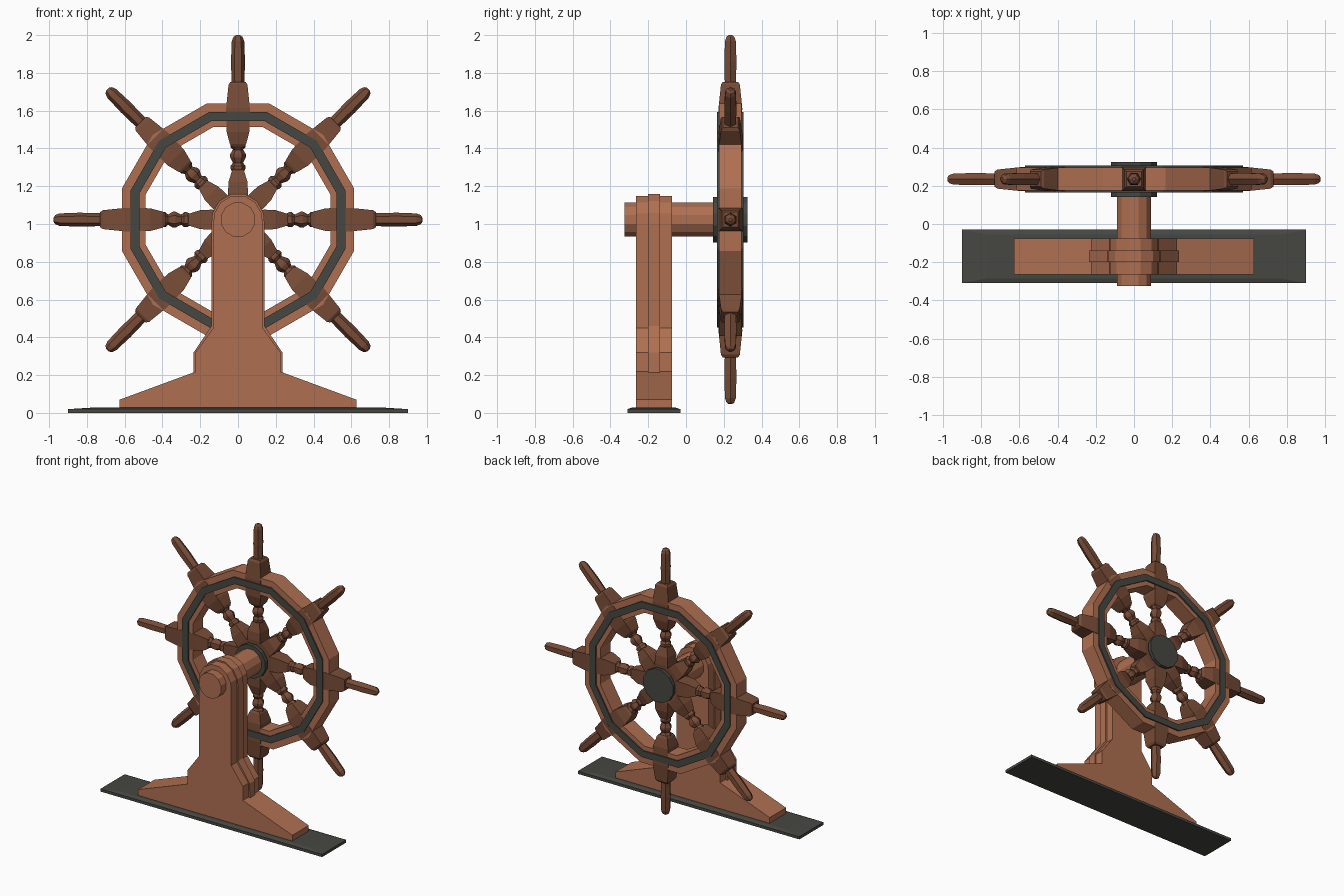
import bpy
from math import sin, cos, pi, radians

if "Cube" in bpy.data.objects:
    bpy.data.objects.remove(bpy.data.objects["Cube"])

CZ, CY = 1.023, 0.235      # wheel centre height and depth


def material(name, rgb):
    m = bpy.data.materials.new(name)
    m.diffuse_color = (*rgb, 1)
    m.use_nodes = True
    m.node_tree.nodes["Principled BSDF"].inputs["Base Color"].default_value = m.diffuse_color
    return m


WOOD = material("light_wood", (0.43, 0.16, 0.083))
DARK_WOOD = material("dark_wood", (0.19, 0.073, 0.038))
IRON = material("dark_iron", (0.062, 0.064, 0.054))


def make(name, verts, faces, mat):
    me = bpy.data.meshes.new(name)
    me.from_pydata(verts, [], faces)
    me.materials.append(mat)
    ob = bpy.data.objects.new(name, me)
    bpy.context.collection.objects.link(ob)
    return ob


def extrude_y(name, outline, y0, y1, mat):
    """Prism from an (x, z) outline running counter-clockwise seen from the front."""
    n = len(outline)
    verts = [(x, y, z) for y in (y0, y1) for x, z in outline]
    faces = [list(range(n)), list(range(2 * n - 1, n - 1, -1))]
    faces += [(i, i + n, (i + 1) % n + n, (i + 1) % n) for i in range(n)]
    return make(name, verts, faces, mat)


def polygon(flat_radius, n=12):
    r = flat_radius / cos(pi / n)
    return [(r * cos((2 * i + 1) * pi / n), CZ + r * sin((2 * i + 1) * pi / n)) for i in range(n)]


def ring(name, inner, outer, y0, y1, mat, n=12):
    """Twelve-sided hoop with a rectangular section."""
    loops = [(inner, y0), (outer, y0), (outer, y1), (inner, y1)]
    verts = [(x, y, z) for r, y in loops for x, z in polygon(r, n)]
    faces = []
    for a in range(4):
        b = (a + 1) % 4
        for i in range(n):
            j = (i + 1) % n
            faces.append((a * n + i, b * n + i, b * n + j, a * n + j)[::-1])
    return make(name, verts, faces, mat)


def loft_z(sections, sides, turn):
    """Stacked polygon sections (z, radius) along z, capped at both ends."""
    verts = [(r * cos(turn + 2 * pi * k / sides), r * sin(turn + 2 * pi * k / sides), z)
             for z, r in sections for k in range(sides)]
    faces = [list(range(sides))[::-1],
             [len(verts) - sides + k for k in range(sides)]]
    for s in range(len(sections) - 1):
        for k in range(sides):
            a, b = s * sides + k, s * sides + (k + 1) % sides
            faces.append((a, b, b + sides, a + sides))
    return verts, faces


# Base plate with a shallow raised top
plate = []
for z, hx, hy in ((0, 0.9, 0.14), (0.02, 0.9, 0.14), (0.028, 0.77, 0.115)):
    plate += [(sx * hx, -0.17 + sy * hy, z) for sx, sy in ((-1, -1), (1, -1), (1, 1), (-1, 1))]
plate_faces = [(3, 2, 1, 0), (8, 9, 10, 11)]
for s in (0, 4):
    plate_faces += [(s + k, s + (k + 1) % 4, s + 4 + (k + 1) % 4, s + 4 + k) for k in range(4)]
make("base_plate", plate, plate_faces, IRON)


# Pedestal: spreading foot, stepped shoulder and rounded head
def pedestal(foot, grow):
    right = foot + [(0.225 + grow, 0.32), (0.13 + grow, 0.45 + grow)]
    r = 0.13 + grow
    arc = [(r * cos(a), CZ + r * sin(a)) for a in (radians(15 + 30 * i) for i in range(3))]
    right += [(r, CZ - 0.02)] + arc
    return right + [(-x, z) for x, z in reversed(right)]


extrude_y("pedestal", pedestal([(0.627, 0.025), (0.627, 0.07), (0.225, 0.218)], 0), -0.265, -0.075, WOOD)
extrude_y("pedestal_middle_band", pedestal([(0.237, 0.1)], 0.01), -0.2, -0.138, WOOD)

# Axle and hub
extrude_y("axle", polygon(0.09), -0.325, 0.15, WOOD)
extrude_y("hub_core", polygon(0.1, 8), 0.16, 0.31, DARK_WOOD)
extrude_y("hub_front_disc", polygon(0.12), 0.142, 0.17, IRON)
extrude_y("hub_back_disc", polygon(0.12), 0.30, 0.325, IRON)

# Rim with an iron hoop on each side
ring("rim", 0.49, 0.615, CY - 0.06, CY + 0.06, WOOD)
ring("front_hoop", 0.522, 0.57, CY - 0.07, CY - 0.055, IRON)
ring("back_hoop", 0.522, 0.57, CY + 0.055, CY + 0.07, IRON)

# Spoke: turned inner part, square block through the rim, six-sided handle
Q = 2 ** 0.5
parts = [
    ([(0.05, 0.045 * Q), (0.14, 0.053 * Q), (0.2, 0.05 * Q), (0.265, 0.03 * Q)], 4, pi / 4),
    ([(0.25, 0.028), (0.27, 0.04), (0.285, 0.04), (0.3, 0.027), (0.315, 0.034), (0.33, 0.042),
      (0.345, 0.042), (0.36, 0.034), (0.37, 0.027), (0.385, 0.04), (0.4, 0.04)], 6, 0),
    ([(0.385, 0.033 * Q), (0.40, 0.043 * Q), (0.465, 0.06 * Q), (0.59, 0.063 * Q),
      (0.715, 0.05 * Q), (0.73, 0.04 * Q)], 4, pi / 4),
    ([(0.72, 0.034), (0.84, 0.037), (0.945, 0.033), (0.968, 0.024), (0.977, 0.01)], 6, 0),
]
verts, faces = [], []
for sections, sides, turn in parts:
    v, f = loft_z(sections, sides, turn)
    faces += [[i + len(verts) for i in face] for face in f]
    verts += v
spoke = make("spoke_1", verts, faces, DARK_WOOD)
for i in range(8):
    ob = spoke
    if i:
        ob = bpy.data.objects.new(f"spoke_{i + 1}", spoke.data)
        bpy.context.collection.objects.link(ob)
    ob.location = (0, CY, CZ)
    ob.rotation_euler = (0, i * pi / 4, 0)
